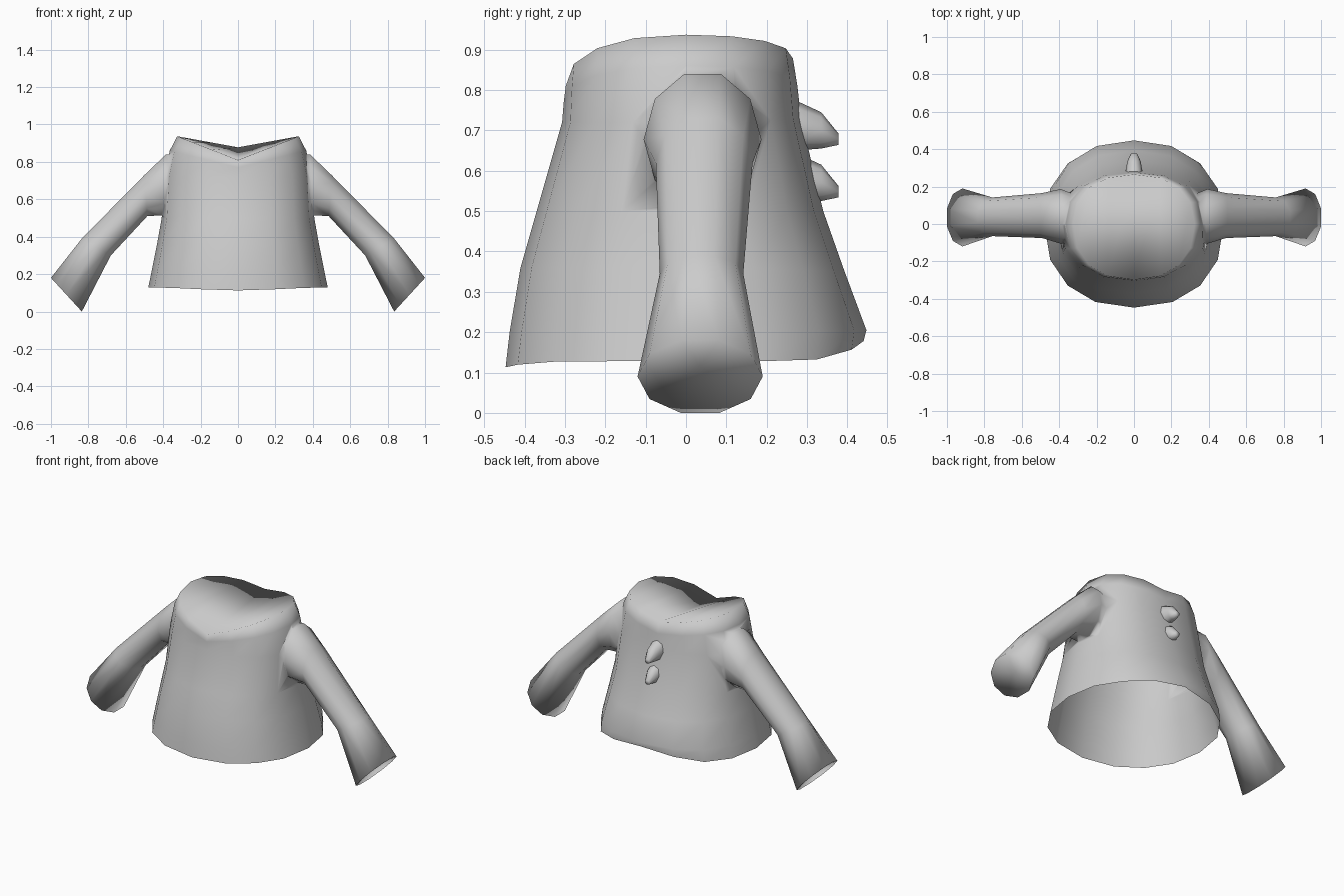
import bpy, bmesh, math
from mathutils import Vector

if "Cube" in bpy.data.objects:
    bpy.data.objects.remove(bpy.data.objects["Cube"])


def sgnpow(v, p):
    return math.copysign(abs(v) ** p, v)


def loft(bm, rings):
    """Skin a list of point rings with quads and return the vertex rings."""
    vr = [[bm.verts.new(p) for p in ring] for ring in rings]
    for a, b in zip(vr, vr[1:]):
        n = len(a)
        for i in range(n):
            j = (i + 1) % n
            bm.faces.new((a[i], a[j], b[j], b[i]))
    return vr


def fan(bm, ring, centre):
    c = bm.verts.new(centre)
    for i in range(len(ring)):
        bm.faces.new((ring[i], ring[(i + 1) % len(ring)], c))


def finish(bm, name):
    bmesh.ops.recalc_face_normals(bm, faces=bm.faces)
    me = bpy.data.meshes.new(name)
    bm.to_mesh(me)
    bm.free()
    for p in me.polygons:
        p.use_smooth = True
    ob = bpy.data.objects.new(name, me)
    bpy.context.collection.objects.link(ob)
    return ob


# Jacket body: half width, front y, back y, z at front / side / back
N = 16
levels = [
    (.480, -.447, .440, .113, .128, .178),
    (.465, -.437, .447, .200, .200, .205),
    (.433, -.410, .393, .360, .360, .350),
    (.408, -.370, .340, .500, .500, .500),
    (.395, -.307, .285, .720, .720, .730),
    (.365, -.303, .276, .770, .860, .810),
    (.325, -.298, .265, .810, .937, .878),
]


def body_ring(k):
    w, yf, yb, zf, zs, zb = levels[k]
    pts = []
    for i in range(N):
        a = 2 * math.pi * i / N
        c, s = sgnpow(math.cos(a), .88), sgnpow(math.sin(a), .88)
        y, z = (yb, zb) if s > 0 else (-yf, zf)
        # neckline falls in straight lines; hem kicks up only mid-back
        f = 1 - abs(c) if k >= 5 else abs(s) ** (8 if k == 0 else 2)
        pts.append((w * c, y * s, zs + (z - zs) * f))
    return pts


bm = bmesh.new()
rings = loft(bm, [body_ring(k) for k in range(len(levels))])
neck = rings[-1]
# Neck closed by strips running front to back
bm.faces.new((neck[0], neck[1], neck[N - 1]))
for i in range(1, N // 2 - 1):
    bm.faces.new((neck[i], neck[i + 1], neck[N - i - 1], neck[N - i]))
bm.faces.new((neck[N // 2 - 1], neck[N // 2], neck[N // 2 + 1]))
fan(bm, rings[0], (0, 0, .13))  # temporary floor, removed after joining
jacket = finish(bm, "jacket")

# Sleeves: top (x, z), bottom (x, z), front y, back y
sections = [
    ((.300, .830), (.300, .540), -.090, .150),
    ((.385, .840), (.400, .515), -.105, .187),
    ((.500, .730), (.485, .510), -.075, .165),
    ((.835, .390), (.680, .300), -.065, .142),
    ((1.00, .180), (.835, .000), -.120, .190),
]


def sleeve_ring(side, top, bottom, y0, y1, n=10):
    pts = []
    for i in range(n):
        a = 2 * math.pi * (i + .5) / n
        t = (1 + math.cos(a) / math.cos(math.pi / n)) / 2
        x = bottom[0] + (top[0] - bottom[0]) * t
        z = bottom[1] + (top[1] - bottom[1]) * t
        pts.append((side * x, (y0 + y1) / 2 + (y1 - y0) / 2 * math.sin(a), z))
    return pts


sleeves = []
for side in (1, -1):
    bm = bmesh.new()
    rings = loft(bm, [sleeve_ring(side, *s) for s in sections])
    fan(bm, rings[0], Vector((side * .30, .03, .69)))
    fan(bm, rings[-1], Vector((side * .892, .035, .116)))  # recessed cuff
    sleeves.append(finish(bm, "sleeve"))
    mod = jacket.modifiers.new("join_sleeve", "BOOLEAN")
    mod.operation, mod.solver, mod.object = "UNION", "EXACT", sleeves[-1]

# Join sleeves to the body, then open the hem
bpy.context.view_layer.update()
dg = bpy.context.evaluated_depsgraph_get()
bm = bmesh.new()
bm.from_object(jacket, dg)
for ob in [jacket] + sleeves:
    bpy.data.objects.remove(ob)
floor = [f for f in bm.faces
         if f.normal.z < -.85 and f.calc_center_median().z < .25
         and abs(f.calc_center_median().x) < .5]
bmesh.ops.delete(bm, geom=floor, context="FACES")
finish(bm, "jacket")

# Back spikes: y, low z, high z, half width
spike = [(.27, .650, .775, .047), (.335, .655, .745, .036), (.378, .664, .692, .016)]
for k, drop in enumerate((0, -.13)):
    bm = bmesh.new()
    rings = []
    for y, z0, z1, w in spike:
        rings.append([(w * math.cos(a), y, drop + (z0 + z1) / 2 + (z1 - z0) / 2 * math.sin(a))
                      for a in (2 * math.pi * i / 8 for i in range(8))])
    vr = loft(bm, rings)
    bm.faces.new(vr[-1])
    finish(bm, "back_spike_%d" % (k + 1))
